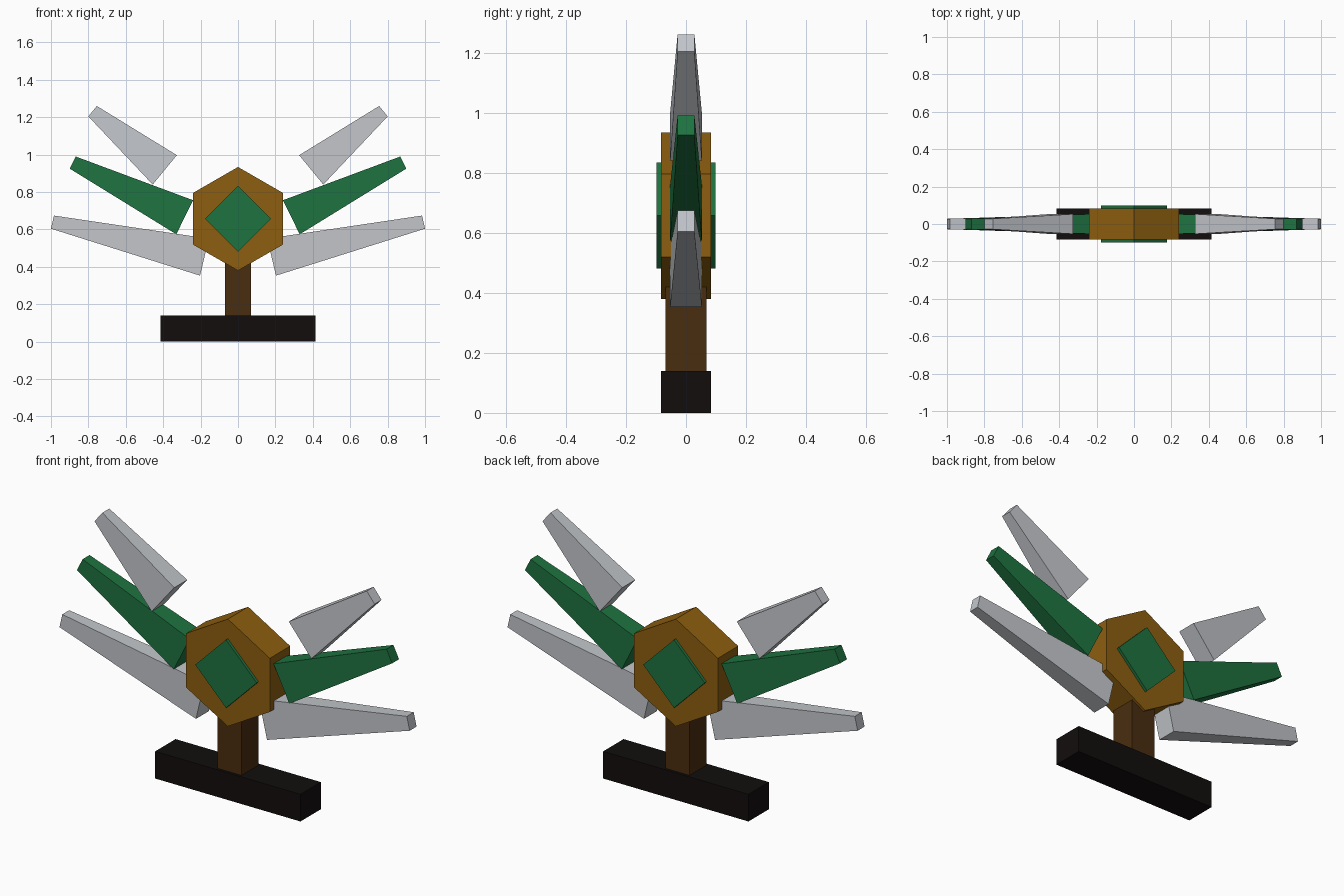
import bpy, bmesh
from math import sin, cos, pi

if "Cube" in bpy.data.objects:
    bpy.data.objects.remove(bpy.data.objects["Cube"])


def material(name, rgb):
    m = bpy.data.materials.new(name)
    m.diffuse_color = (*rgb, 1)
    m.use_nodes = True
    m.node_tree.nodes["Principled BSDF"].inputs["Base Color"].default_value = m.diffuse_color
    return m


SILVER = material("silver", (0.54, 0.56, 0.59))
GREEN = material("green", (0.013, 0.17, 0.05))
GOLD = material("gold", (0.27, 0.114, 0.005))
BROWN = material("brown", (0.068, 0.027, 0.005))
BLACK = material("black", (0.006, 0.004, 0.004))


def prism(name, outline, depths, mat):
    """Front (x, z) outline made solid; depths gives the half thickness at each point."""
    bm = bmesh.new()
    front = [bm.verts.new((x, -d, z)) for (x, z), d in zip(outline, depths)]
    back = [bm.verts.new((x, d, z)) for (x, z), d in zip(outline, depths)]
    bm.faces.new(front)
    bm.faces.new(back[::-1])
    n = len(outline)
    for i in range(n):
        j = (i + 1) % n
        bm.faces.new((front[i], back[i], back[j], front[j]))
    bmesh.ops.recalc_face_normals(bm, faces=bm.faces)
    mesh = bpy.data.meshes.new(name)
    bm.to_mesh(mesh)
    bm.free()
    ob = bpy.data.objects.new(name, mesh)
    bpy.context.collection.objects.link(ob)
    mesh.materials.append(mat)
    return ob


def block(name, half_x, half_y, z0, z1, mat):
    outline = [(-half_x, z0), (half_x, z0), (half_x, z1), (-half_x, z1)]
    return prism(name, outline, [half_y] * 4, mat)


def disc(name, sides, radius, half_y, z, mat):
    outline = [(radius * sin(2 * pi * i / sides), z + radius * cos(2 * pi * i / sides))
               for i in range(sides)]
    return prism(name, outline, [half_y] * sides, mat)


# Base and stem
block("base", 0.415, 0.083, 0.0, 0.14, BLACK)
block("stem", 0.069, 0.069, 0.14, 0.44, BROWN)

# Hexagonal body with a diamond gem showing on both faces
disc("body", 6, 0.277, 0.083, 0.657, GOLD)
disc("gem", 4, 0.176, 0.098, 0.657, GREEN)

# Tapered feathers: root top, root bottom, tip bottom, tip top
feathers = {
    "upper_feather": ([(0.327, 0.997), (0.456, 0.84), (0.80, 1.204), (0.755, 1.26)], SILVER),
    "middle_feather": ([(0.24, 0.756), (0.33, 0.574), (0.90, 0.925), (0.868, 0.99)], GREEN),
    "lower_feather": ([(0.156, 0.551), (0.203, 0.353), (1.0, 0.604), (0.984, 0.674)], SILVER),
}
for name, (outline, mat) in feathers.items():
    for side, s in (("right", 1), ("left", -1)):
        prism(f"{name}_{side}", [(s * x, z) for x, z in outline],
              [0.053, 0.053, 0.028, 0.028], mat)
